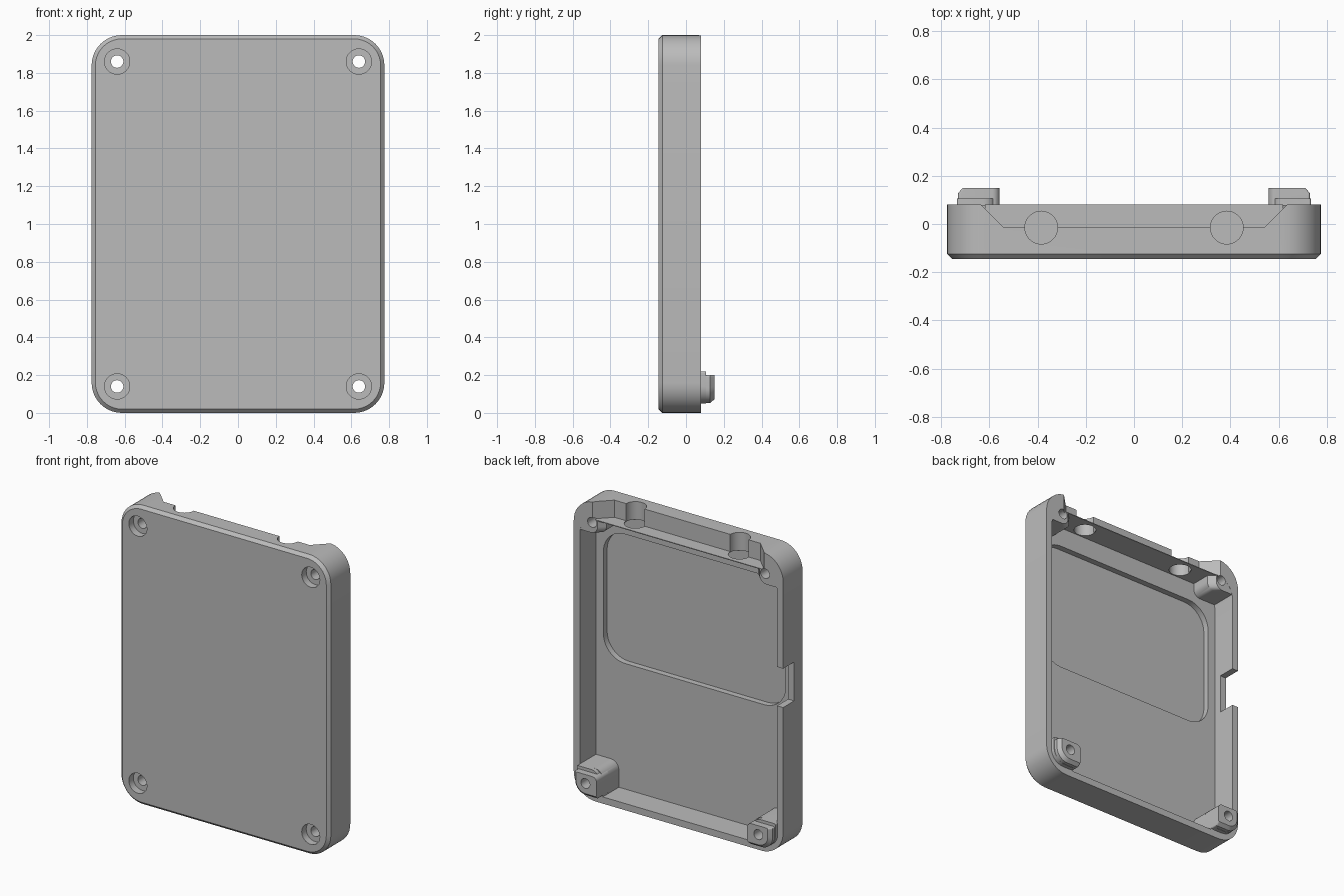
import bpy
import bmesh
from math import sin, cos, pi, radians
from mathutils import Matrix

cube = bpy.data.objects.get("Cube")
if cube:
    bpy.data.objects.remove(cube, do_unlink=True)

BACK, FRONT, FLOOR = 0.08, -0.145, -0.09
HOLE_X, HOLE_Z = 0.64, (0.14, 1.86)

grey = bpy.data.materials.new("plain grey")
grey.use_nodes = True
grey.diffuse_color = (0.5, 0.5, 0.5, 1)
grey.node_tree.nodes["Principled BSDF"].inputs["Base Color"].default_value = (0.5, 0.5, 0.5, 1)


def finish(name, bm):
    bmesh.ops.recalc_face_normals(bm, faces=bm.faces)
    mesh = bpy.data.meshes.new(name)
    bm.to_mesh(mesh)
    bm.free()
    mesh.materials.append(grey)
    obj = bpy.data.objects.new(name, mesh)
    bpy.context.collection.objects.link(obj)
    return obj


def rounded(x0, x1, z0, z1, radii, side=1, steps=10):
    """Rounded rectangle; radii run from low x, low z round to low x, high z."""
    if not isinstance(radii, tuple):
        radii = (radii,) * 4
    corners = [(x0, z0, 1, 1), (x1, z0, -1, 1), (x1, z1, -1, -1), (x0, z1, 1, -1)]
    points = []
    for i, ((x, z, dx, dz), r) in enumerate(zip(corners, radii)):
        for k in range(steps + 1):
            a = pi + (i + k / steps) * pi / 2
            points.append((side * (x + dx * r + r * cos(a)), z + dz * r + r * sin(a)))
    return points


def loft(name, layers):
    """Solid through outlines in x and z, each at its own y."""
    bm = bmesh.new()
    rings = [[bm.verts.new((x, y, z)) for x, z in outline] for y, outline in layers]
    n = len(rings[0])
    for a, b in zip(rings, rings[1:]):
        for i in range(n):
            j = (i + 1) % n
            bm.faces.new((a[i], a[j], b[j], b[i]))
    bm.faces.new(rings[0])
    bm.faces.new(rings[-1])
    return finish(name, bm)


def upright(name, outline, z0, z1):
    """Outline in x and y, extruded along z."""
    bm = bmesh.new()
    face = bm.faces.new([bm.verts.new((x, y, z0)) for x, y in outline])
    top = bmesh.ops.extrude_face_region(bm, geom=[face])["geom"]
    verts = [v for v in top if isinstance(v, bmesh.types.BMVert)]
    bmesh.ops.translate(bm, verts=verts, vec=(0, 0, z1 - z0))
    return finish(name, bm)


def drill(name, x, z, r, y0, y1):
    bm = bmesh.new()
    place = Matrix.Translation((x, (y0 + y1) / 2, z)) @ Matrix.Rotation(pi / 2, 4, "X")
    bmesh.ops.create_cone(bm, cap_ends=True, segments=32, radius1=r, radius2=r,
                          depth=y1 - y0, matrix=place)
    return finish(name, bm)


def combine(target, tool, operation):
    mod = target.modifiers.new("shape", "BOOLEAN")
    mod.operation, mod.solver, mod.object = operation, "EXACT", tool
    tool.hide_render = True
    bpy.context.view_layer.objects.active = target
    bpy.ops.object.modifier_apply(modifier=mod.name)
    bpy.data.objects.remove(tool, do_unlink=True)


# Outer case with a chamfered front edge
case = loft("case_half", [
    (FRONT, rounded(-0.755, 0.755, 0.02, 1.98, 0.14)),
    (FRONT + 0.02, rounded(-0.775, 0.775, 0, 2, 0.16)),
    (BACK, rounded(-0.775, 0.775, 0, 2, 0.16))])

# Inner cavity, open at the back
cavity = rounded(-0.73, 0.73, 0.045, 1.88, 0.115)
combine(case, loft("cavity", [(FLOOR, cavity), (0.2, cavity)]), "DIFFERENCE")

# Shallow rounded pocket in the floor
pocket = rounded(-0.675, 0.675, 0.885, 1.75, 0.16)
combine(case, loft("pocket", [(-0.13, pocket), (FLOOR + 0.01, pocket)]), "DIFFERENCE")

for s in (-1, 1):
    # Upper screw boss with a sloped inner edge
    radii = (0.05, 0.01, 0.01, 0.01)
    wide = rounded(0.56, 0.75, 1.79, 1.93, radii, s)
    narrow = rounded(0.60, 0.75, 1.79, 1.93, radii, s)
    combine(case, loft("upper_boss", [(-0.11, wide), (0.04, wide), (0.079, narrow)]), "UNION")

    # Lower boss, its ledge and the chamfered locating post
    base = rounded(0.56, 0.75, 0.025, 0.22, (0.01, 0.1, 0.01, 0.06), s)
    ledge = rounded(0.575, 0.735, 0.05, 0.22, (0.01, 0.09, 0.01, 0.05), s)
    post = rounded(0.558, 0.73, 0.052, 0.2, (0.01, 0.08, 0.01, 0.03), s)
    tip = rounded(0.558, 0.71, 0.072, 0.2, (0.01, 0.07, 0.01, 0.03), s)
    combine(case, loft("lower_boss", [(-0.11, base), (0.078, base)]), "UNION")
    combine(case, loft("ledge", [(0.03, ledge), (0.105, ledge)]), "UNION")
    combine(case, loft("post", [(0.02, post), (0.128, post), (0.15, tip)]), "UNION")

# Lowered top wall with sloped ends
opening = [(-0.655, 0.1), (-0.54, -0.015), (0.54, -0.015), (0.655, 0.1)]
combine(case, upright("top_opening", opening, 1.885, 2.1), "DIFFERENCE")

for s in (-1, 1):
    # Half-round cable groove through the top wall
    ring = [(s * 0.385 + 0.068 * cos(a), -0.015 + 0.068 * sin(a))
            for a in (2 * pi * k / 32 for k in range(32))]
    combine(case, upright("cable_groove", ring, 1.8, 2.1), "DIFFERENCE")
    # Screw holes, counterbored from the front
    for z in HOLE_Z:
        combine(case, drill("screw_hole", s * HOLE_X, z, 0.033, -0.3, 0.3), "DIFFERENCE")
        combine(case, drill("counterbore", s * HOLE_X, z, 0.067, -0.3, -0.097), "DIFFERENCE")

# Port notch through one side wall
notch = [(-0.9, 1.0), (-0.7, 1.0), (-0.7, 1.26), (-0.9, 1.26)]
combine(case, loft("port_notch", [(-0.037, notch), (0.2, notch)]), "DIFFERENCE")

case.data.materials.clear()
case.data.materials.append(grey)
bpy.ops.object.select_all(action="DESELECT")
case.select_set(True)
bpy.context.view_layer.objects.active = case
bpy.ops.object.shade_smooth_by_angle(angle=radians(30))
